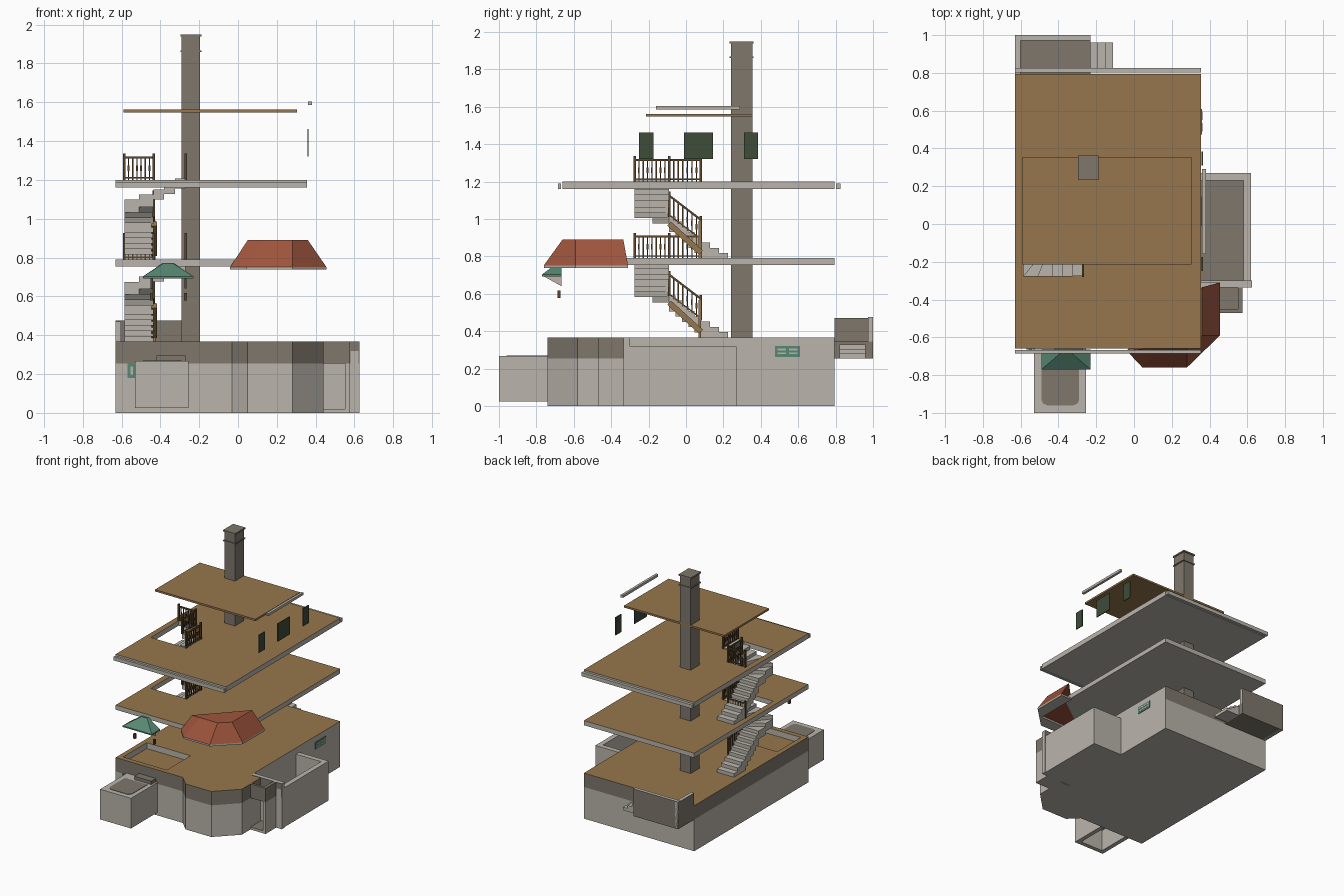
import bpy, bmesh
from mathutils import Vector

cube = bpy.data.objects.get("Cube")
if cube:
    bpy.data.objects.remove(cube, do_unlink=True)


def material(name, r, g, b):
    def lin(c):
        c /= 255
        return c / 12.92 if c < 0.04 else ((c + 0.055) / 1.055) ** 2.4
    m = bpy.data.materials.new(name)
    m.use_nodes = True
    col = (lin(r), lin(g), lin(b), 1)
    m.diffuse_color = col
    m.node_tree.nodes["Principled BSDF"].inputs["Base Color"].default_value = col
    return m


PALE = material("pale_plaster", 186, 181, 172)
STONE = material("brown_grey_stone", 126, 119, 108)
FLOOR = material("floor_brown", 150, 118, 76)
WOOD = material("dark_wood", 92, 70, 44)
RED = material("red_tile", 158, 84, 60)
GREEN = material("copper_green", 88, 136, 116)
SHUTTER = material("shutter_green", 62, 76, 58)
MIXED = [PALE, STONE, FLOOR]


def finish(name, bm, mats, rule=None):
    bmesh.ops.recalc_face_normals(bm, faces=bm.faces)
    bm.normal_update()
    if rule:
        for f in bm.faces:
            f.material_index = rule(f.normal, f.calc_center_median())
    me = bpy.data.meshes.new(name)
    bm.to_mesh(me)
    bm.free()
    for m in mats:
        me.materials.append(m)
    ob = bpy.data.objects.new(name, me)
    bpy.context.collection.objects.link(ob)
    return ob


def prism(name, outline, z0, z1, mats, rule=None):
    bm = bmesh.new()
    face = bm.faces.new([bm.verts.new((x, y, z0)) for x, y in outline])
    top = bmesh.ops.extrude_face_region(bm, geom=[face])["geom"]
    bmesh.ops.translate(bm, vec=(0, 0, z1 - z0), verts=[v for v in top if isinstance(v, bmesh.types.BMVert)])
    return finish(name, bm, mats, rule)


def box(name, x0, x1, y0, y1, z0, z1, mat, rule=None):
    mats = mat if isinstance(mat, list) else [mat]
    return prism(name, [(x0, y0), (x1, y0), (x1, y1), (x0, y1)], z0, z1, mats, rule)


def beam(bm, a, b, w):
    # square bar between two points
    a, b = Vector(a), Vector(b)
    d = b - a
    vs = bmesh.ops.create_cube(bm, size=1)["verts"]
    bmesh.ops.scale(bm, vec=(w, w, d.length), verts=vs)
    if Vector((d.x, d.y)).length > 0.001:
        bmesh.ops.rotate(bm, matrix=d.to_track_quat("Z", "Y").to_matrix(), verts=vs)
    bmesh.ops.translate(bm, vec=(a + b) / 2, verts=vs)


def skirt(name, low, high, mat):
    # sloping roof panels between two paths
    bm = bmesh.new()
    a = [bm.verts.new(p) for p in low]
    b = [bm.verts.new(p) for p in high]
    for i in range(len(a) - 1):
        bm.faces.new((a[i], a[i + 1], b[i + 1], b[i]))
    bm.faces.new(b[::-1])
    bm.faces.new(a)
    return finish(name, bm, [mat])


def cut(ob, cutters):
    for c in cutters:
        mod = ob.modifiers.new("opening", "BOOLEAN")
        mod.operation, mod.solver, mod.object = "DIFFERENCE", "EXACT", c
    bpy.context.view_layer.update()
    dg = bpy.context.evaluated_depsgraph_get()
    me = bpy.data.meshes.new_from_object(ob.evaluated_get(dg))
    ob.modifiers.clear()
    ob.data = me
    for c in cutters:
        bpy.data.objects.remove(c, do_unlink=True)


def top_brown(n, c):
    return 2 if n.z > 0.5 else 0


def floor_brown(n, c):
    return 2 if n.z < -0.5 else 0


def band(n, c):
    if n.z > 0.5:
        return 2
    return 0 if n.x > 0.9 and c.y > -0.3 else 1


# Basement with the chamfered corner bay
L, R, F, B = -0.63, 0.355, -0.66, 0.795
plan = [(L, F), (-0.03, F), (0.05, -0.74), (0.28, -0.74), (0.44, -0.58),
        (0.44, -0.34), (R, -0.34), (R, B), (L, B)]
prism("basement_wall", plan, 0, 0.255, [PALE])
upper = prism("basement_upper_wall", plan, 0.255, 0.367, MIXED, band)
cut(upper, [box("porch_cutter", -0.59, -0.2, -0.62, -0.32, 0.32, 0.5, MIXED, floor_brown)])
box("porch_step", -0.42, -0.27, -0.72, F, 0.26, 0.295, STONE)

# Upper floors with stair openings
XA, XM, XB = -0.585, -0.435, -0.27
YA, YM, YB = -0.275, -0.09, 0.08
for name, z0, z1 in (("first_floor", 0.753, 0.79), ("second_floor", 1.16, 1.2)):
    slab = box(name, L, R, F, B, z0, z1, MIXED, top_brown)
    well = [(XA, YA), (XB, YA), (XB, YM), (XM, YM), (XM, YB), (XA, YB)]
    cut(slab, [prism("stair_cutter", well, z0 - 0.1, z1 + 0.1, MIXED)])
box("front_gutter", L, R, -0.685, -0.667, 1.16, 1.19, PALE)
box("back_gutter", L, R, 0.802, 0.825, 1.16, 1.19, PALE)
box("attic_floor", -0.59, 0.305, -0.215, 0.355, 1.547, 1.562, FLOOR)
box("attic_beam", 0.36, 0.38, -0.16, 0.29, 1.585, 1.605, PALE)

# Chimney
box("chimney", -0.29, -0.195, 0.24, 0.355, 0.3, 1.95, STONE)
box("chimney_band", -0.297, -0.188, 0.233, 0.362, 1.86, 1.868, STONE)
box("chimney_cap", -0.297, -0.188, 0.233, 0.362, 1.938, 1.95, STONE)


def railing(name, p, q, height, count):
    p, q, up = Vector(p), Vector(q), Vector((0, 0, height))
    bm = bmesh.new()
    for i in range(1, count):
        a = p.lerp(q, i / count)
        beam(bm, a, a + up, 0.006)
        beam(bm, a + up * 0.4, a + up * 0.65, 0.009)
    beam(bm, p + up, q + up, 0.011)
    beam(bm, p + up * 0.1, q + up * 0.1, 0.007)
    finish(name, bm, [WOOD])
    bm = bmesh.new()
    for a in (p, q):
        beam(bm, a, a + up * 1.18, 0.013)
    finish(name + "_posts", bm, [WOOD])


def staircase(base, tag):
    rise = 0.42 / 15
    top = base
    y = 0.225
    # straight flight
    for i in range(8):
        run = 0.0483 if i < 3 else 0.034
        top += rise
        box(tag + "_step", XA, XM, y - run, y, max(base, top - 0.085), top, PALE)
        y -= run
    # winding treads
    rim = [(XA, YM), (XA, -0.18), (XA, YA), (-0.51, YA), (XM, YA)]
    for a, b in zip(rim, rim[1:]):
        top += rise
        prism(tag + "_winder", [(XM, YM), a, b], top - 0.065, top, [PALE])
    # last treads
    for i in range(3):
        top += rise
        x = XM + i * 0.055
        box(tag + "_last_step", x, x + 0.055, YA, YM, top - 0.055, top - 0.002, PALE)
    # timber side board and sloping railing
    bm = bmesh.new()
    beam(bm, (XM + 0.004, YB, base + 0.03), (XM + 0.004, YM, base + 0.185), 0.03)
    finish(tag + "_side_board", bm, [FLOOR])
    box(tag + "_newel", XM - 0.004, XM + 0.01, YB - 0.014, YB, base, base + 0.2, FLOOR)
    railing(tag + "_stair_rail", (XM, YB, base + 0.09), (XM, YM, base + 0.22), 0.115, 7)


for base, tag in ((0.367, "lower"), (0.79, "upper")):
    staircase(base, tag)
for z, tag in ((0.79, "first"), (1.2, "second")):
    railing(tag + "_back_rail", (XA, YB, z), (XM, YB, z), 0.115, 7)
    railing(tag + "_side_rail", (XM, YM, z), (XM, YB, z), 0.115, 7)
    railing(tag + "_well_rail", (XB, YA, z), (XB, YM, z), 0.115, 8)

# Bay roof
eave = [(-0.04, -0.67), (0.045, -0.76), (0.28, -0.76), (0.455, -0.59), (0.455, -0.31)]
ridge = [(0.05, F), (0.13, F), (0.28, F), (0.36, -0.59), (0.36, -0.335)]
skirt("bay_roof", [(x, y, 0.752) for x, y in eave], [(x, y, 0.89) for x, y in ridge], RED)
prism("bay_gutter", eave + [(R, -0.31), (R, F)], 0.738, 0.752, [PALE])

# Porch canopy with brackets and lamps
skirt("canopy", [(-0.49, -0.665, 0.703), (-0.49, -0.77, 0.703), (-0.23, -0.77, 0.703), (-0.23, -0.665, 0.703)],
      [(-0.39, -0.665, 0.77), (-0.385, -0.68, 0.77), (-0.335, -0.68, 0.77), (-0.33, -0.665, 0.77)], GREEN)
box("canopy_edge", -0.49, -0.23, -0.77, -0.665, 0.693, 0.703, GREEN)
for x in (-0.445, -0.27):
    bm = bmesh.new()
    for dx in (-0.006, 0.006):
        bm.faces.new([bm.verts.new((x + dx, y, z)) for y, z in ((-0.76, 0.693), (-0.665, 0.693), (-0.665, 0.64))])
    bmesh.ops.bridge_loops(bm, edges=bm.edges[:])
    finish("canopy_bracket", bm, [PALE])
    box("porch_lamp", x - 0.008, x + 0.008, -0.688, -0.672, 0.578, 0.618, WOOD)

# Front entrance block, hollow beneath
X0, X1 = -0.53, -0.255
box("entrance_left_wall", X0, X0 + 0.035, -1, F, 0.025, 0.2, PALE)
box("entrance_right_wall", X1 - 0.035, X1, -1, F, 0.025, 0.2, PALE)
box("entrance_front_wall", X0, X1, -1, -0.965, 0.025, 0.2, PALE)
box("entrance_top", X0, X1, -1, F, 0.2, 0.268, PALE)
mat_plan = [(-0.49, -0.74), (-0.49, -0.93), (-0.482, -0.95), (-0.46, -0.96),
            (-0.32, -0.96), (-0.298, -0.95), (-0.29, -0.93), (-0.29, -0.74)]
prism("entrance_mat", mat_plan, 0.268, 0.271, [STONE])

# Sunken side yard
box("yard_floor", R, 0.62, -0.335, 0.27, 0, 0.02, [PALE, STONE], lambda n, c: 1 if n.z > 0.5 else 0)
box("yard_side_wall", 0.58, 0.62, -0.335, 0.27, 0, 0.318, PALE)
box("yard_back_wall", R, 0.62, 0.23, 0.27, 0, 0.318, PALE)
box("yard_front_wall", R, 0.625, -0.335, -0.3, 0, 0.255, PALE)
box("yard_front_band", R, 0.625, -0.335, -0.3, 0.255, 0.367, [PALE, STONE],
    lambda n, c: 1 if abs(n.y) > 0.5 else 0)
box("side_entry_floor", 0.44, 0.575, -0.47, -0.335, 0, 0.02, [PALE, STONE], lambda n, c: 1 if n.z > 0.5 else 0)
box("side_entry_wall", 0.55, 0.575, -0.47, -0.335, 0, 0.255, PALE)
box("side_entry_band", 0.55, 0.575, -0.47, -0.335, 0.255, 0.367, STONE)
box("side_entry_lintel", 0.44, 0.55, -0.47, -0.45, 0.255, 0.367, STONE)

# Back landing with steps
box("landing_floor", L, -0.23, B, 1, 0.255, 0.345, STONE)
box("landing_back_wall", L, -0.23, 0.972, 1, 0.255, 0.475, [PALE, STONE], lambda n, c: 1 if abs(n.y) > 0.5 else 0)
box("landing_side_wall", L, -0.602, B, 1, 0.255, 0.47, [PALE, STONE], lambda n, c: 1 if abs(n.x) > 0.5 else 0)
for i in range(3):
    x = -0.23 + i * 0.04
    box("landing_step", x, x + 0.04, 0.82, 0.96, 0.255, 0.33 - i * 0.025, PALE)

# Windows and shutters
for y0, y1 in ((-0.25, -0.175), (-0.01, 0.145), (0.31, 0.385)):
    box("shutter", 0.357, 0.364, y0, y1, 1.32, 1.463, SHUTTER)
box("side_window", R, R + 0.005, 0.475, 0.61, 0.263, 0.32, GREEN)
for z in (0.277, 0.297):
    box("side_window_pane", R, R + 0.007, 0.49, 0.535, z, z + 0.01, PALE)
    box("side_window_pane", R, R + 0.007, 0.55, 0.595, z, z + 0.01, PALE)
box("front_window", -0.57, -0.45, F - 0.005, F, 0.18, 0.255, GREEN)
box("front_window_pane", -0.555, -0.54, F - 0.007, F, 0.195, 0.24, PALE)
